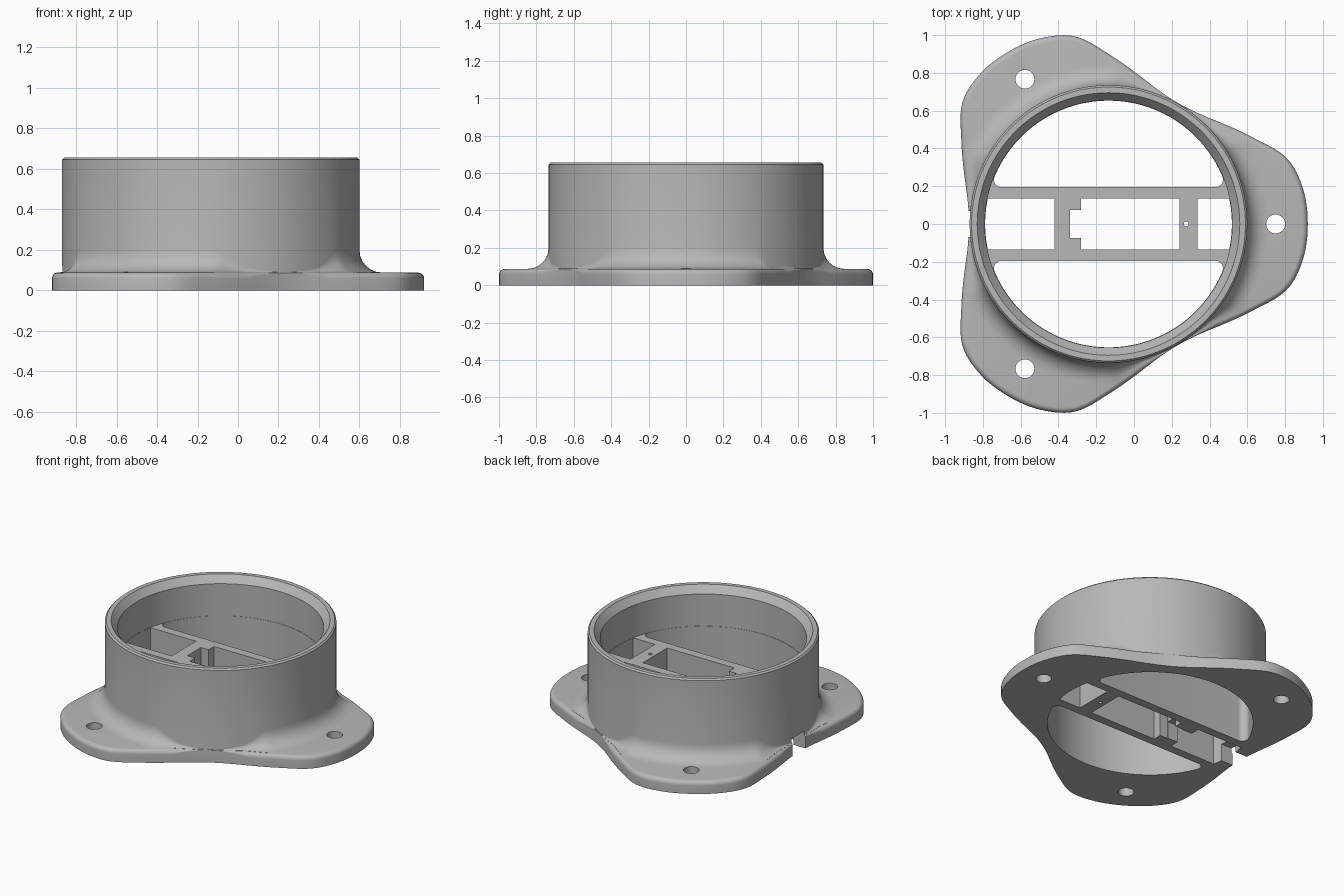
import bpy, bmesh, math
from mathutils import Matrix

cube = bpy.data.objects.get("Cube")
if cube:
    bpy.data.objects.remove(cube, do_unlink=True)

STEPS = 192
RING, BORE, TOP = 0.735, 0.655, 0.655
PLATE, BAR_TOP = 0.087, 0.38
BAR, SLOT = 0.195, 0.135
CENTRE_X = -0.135
# Flange radius every ten degrees, from lobe tip to waist
LOBE = [1.055, 1.047, 1.008, 0.9, 0.815, 0.758, 0.739]

grey = bpy.data.materials.new("plain_grey")
grey.use_nodes = True
colour = (0.48, 0.48, 0.48, 1)
grey.diffuse_color = colour
grey.node_tree.nodes["Principled BSDF"].inputs["Base Color"].default_value = colour


def make_object(name, bm):
    bmesh.ops.recalc_face_normals(bm, faces=bm.faces)
    mesh = bpy.data.meshes.new(name)
    bm.to_mesh(mesh)
    bm.free()
    mesh.materials.append(grey)
    obj = bpy.data.objects.new(name, mesh)
    bpy.context.collection.objects.link(obj)
    return obj


def flange_radius(angle):
    """Smooth three-lobed outline by spline through the lobe radii."""
    d = math.degrees(angle) % 120
    d = min(d, 120 - d) / 10
    i = min(int(d), 5)
    t = d - i

    def at(k):
        k = abs(k)
        return LOBE[k if k < 7 else 12 - k]
    a, b, c, e = (at(i + k) for k in (-1, 0, 1, 2))
    return b + 0.5 * t * (c - a + t * (2 * a - 5 * b + 4 * c - e + t * (3 * (b - c) + e - a)))


def profile(angle):
    """Section from the foot of the flange up over the rim to the inner floor."""
    r = flange_radius(angle)
    edge = min(0.03, (r - RING) * 0.5)
    fillet = min(0.11, r - RING - edge)
    quarter = [k * math.pi / 12 for k in range(7)]
    pts = [(r, 0)]
    pts += [(r - edge + edge * math.cos(q), PLATE - edge + edge * math.sin(q)) for q in quarter]
    pts += [(RING + fillet - fillet * math.sin(q), PLATE + 0.001 + fillet - fillet * math.cos(q))
            for q in quarter]
    pts += [(RING, TOP - 0.01), (RING - 0.01, TOP), (BORE + 0.04, TOP),
            (BORE, TOP - 0.05), (BORE, BAR_TOP)]
    return pts


# Flange, fillet and ring wall as one lofted solid
bm = bmesh.new()
loops = []
for s in range(STEPS):
    a = 2 * math.pi * s / STEPS
    loops.append([bm.verts.new((r * math.cos(a), r * math.sin(a), z)) for r, z in profile(a)])
for s in range(STEPS):
    p, q = loops[s], loops[(s + 1) % STEPS]
    for k in range(len(p) - 1):
        bm.faces.new((p[k], q[k], q[k + 1], p[k + 1]))
bm.faces.new([p[0] for p in reversed(loops)])
bm.faces.new([p[-1] for p in loops])
body = make_object("flanged_ring_mount", bm)


def prism(name, points, low=-0.1, high=0.5):
    bm = bmesh.new()
    face = bm.faces.new([bm.verts.new((x, y, low)) for x, y in points])
    top = bmesh.ops.extrude_face_region(bm, geom=[face])["geom"]
    bmesh.ops.translate(bm, vec=(0, 0, high - low),
                        verts=[v for v in top if isinstance(v, bmesh.types.BMVert)])
    return make_object(name, bm)


def arc(cx, cy, r, a0, a1, n):
    return [(cx + r * math.cos(a0 + (a1 - a0) * k / n),
             cy + r * math.sin(a0 + (a1 - a0) * k / n)) for k in range(n + 1)]


def disc(x, y, r, n):
    return arc(x, y, r, 0, 2 * math.pi * (n - 1) / n, n - 1)


cutters = []
R = BORE - 0.002

# Half-moon openings with rounded corners, either side of the bar
f = 0.04
cx = math.sqrt((R - f) ** 2 - (BAR + f) ** 2)
tangent = math.atan2(BAR + f, cx)
corner = arc(cx, BAR + f, f, -math.pi / 2, tangent, 8)
moon = corner + arc(0, 0, R, tangent, math.pi - tangent, 72)[1:-1]
moon += [(-x, y) for x, y in reversed(corner)]
for side in (1, -1):
    cutters.append(prism("half_moon_cutter", [(x, y * side) for x, y in moon]))

# End cells of the bar, closed by the ring wall
spread = math.asin(SLOT / R)
for side, inner in ((1, 0.47), (-1, 0.285)):
    pts = arc(0, 0, R, -spread, spread, 12) + [(inner, SLOT), (inner, -SLOT)]
    cutters.append(prism("end_cell_cutter", [(x * side, y) for x, y in pts]))

# Central cell, with a narrower step at one end
half = [(0.375, SLOT), (-0.145, SLOT), (-0.145, 0.075), (-0.205, 0.075)]
cutters.append(prism("centre_cell_cutter", half + [(x, -y) for x, y in reversed(half)]))

# Cable channel through the wall, open underneath
cutters.append(prism("channel_cutter",
                     [(-0.9, -0.07), (-0.18, -0.07), (-0.18, 0.07), (-0.9, 0.07)], high=0.12))

# Screw holes in the lobes and a pin hole in the bar
for k in range(3):
    a = math.radians(120 * k)
    cutters.append(prism("screw_hole_cutter",
                         disc(0.885 * math.cos(a), 0.885 * math.sin(a), 0.05, 32)))
cutters.append(prism("pin_hole_cutter", disc(0.412, 0, 0.013, 12)))

bpy.ops.object.select_all(action="DESELECT")
bpy.context.view_layer.objects.active = body
body.select_set(True)
for cutter in cutters:
    cutter.hide_render = True
    mod = body.modifiers.new("cut", "BOOLEAN")
    mod.operation = "DIFFERENCE"
    mod.solver = "EXACT"
    mod.object = cutter
    bpy.ops.object.modifier_apply(modifier=mod.name)
for cutter in cutters:
    bpy.data.objects.remove(cutter, do_unlink=True)

body.data.transform(Matrix.Translation((CENTRE_X, 0, 0)))
bpy.ops.object.shade_smooth_by_angle(angle=math.radians(30))
